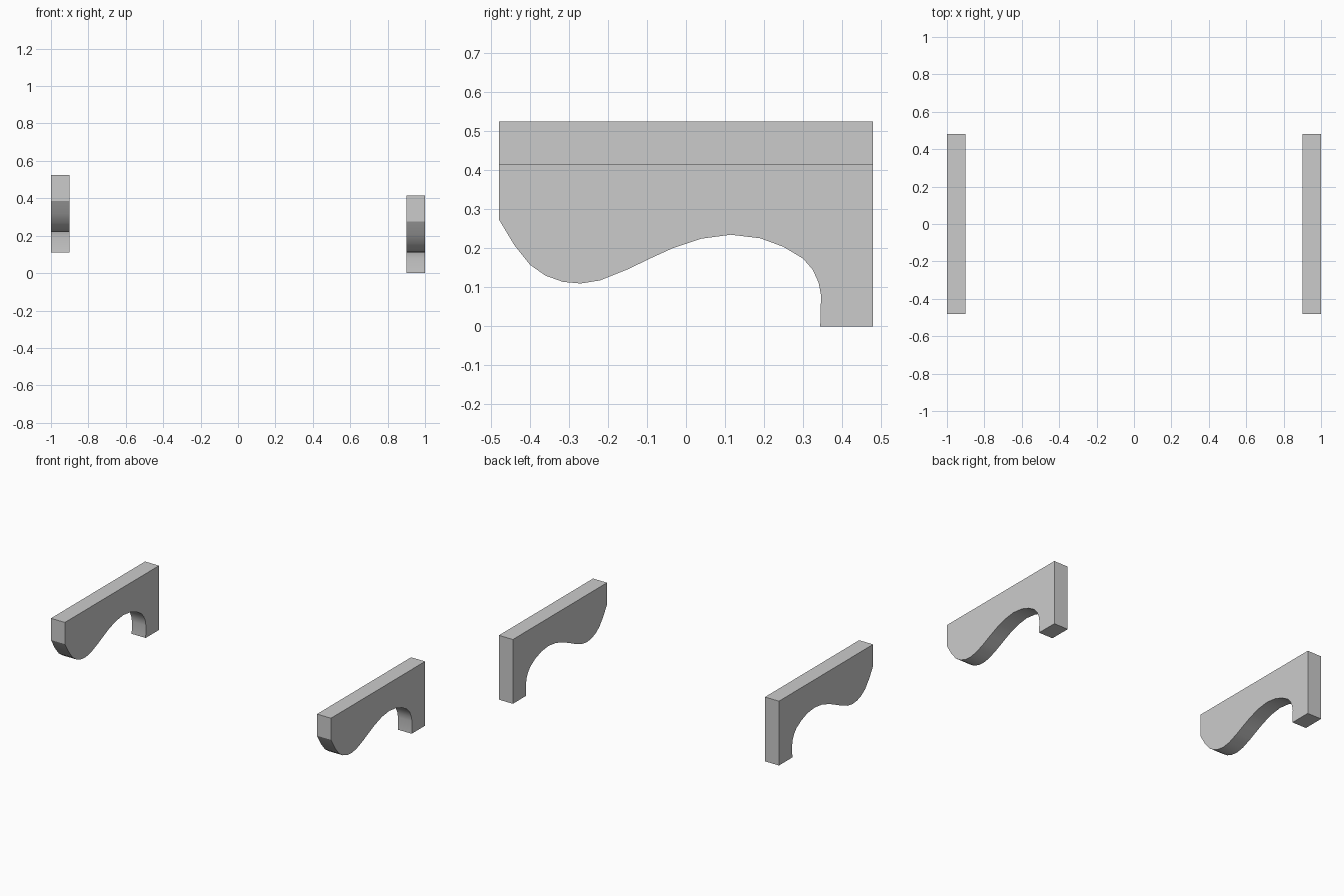
import bpy, bmesh

if "Cube" in bpy.data.objects:
    bpy.data.objects.remove(bpy.data.objects["Cube"])

# Side profile of the armrest (y, z): flat top, rounded nose, arch, rear leg
PROFILE = [
    (-0.48, 0.415), (-0.48, 0.275), (-0.44, 0.208), (-0.40, 0.158),
    (-0.36, 0.130), (-0.315, 0.114), (-0.27, 0.11), (-0.22, 0.118),
    (-0.15, 0.146), (-0.09, 0.175), (-0.035, 0.20), (0.04, 0.225),
    (0.115, 0.235), (0.19, 0.226), (0.25, 0.204), (0.30, 0.174),
    (0.325, 0.145), (0.34, 0.112), (0.346, 0.08), (0.344, 0.0),
    (0.48, 0.0), (0.48, 0.415),
]


def armrest(name, x_centre, z_base, thickness=0.1):
    """Extrude the profile sideways into a slab."""
    bm = bmesh.new()
    face = bm.faces.new([bm.verts.new((-thickness / 2, y, z)) for y, z in PROFILE])
    ext = bmesh.ops.extrude_face_region(bm, geom=[face], use_keep_orig=True)
    moved = [g for g in ext["geom"] if isinstance(g, bmesh.types.BMVert)]
    bmesh.ops.translate(bm, verts=moved, vec=(thickness, 0, 0))
    bmesh.ops.recalc_face_normals(bm, faces=bm.faces)
    mesh = bpy.data.meshes.new(name)
    bm.to_mesh(mesh)
    bm.free()
    obj = bpy.data.objects.new(name, mesh)
    bpy.context.collection.objects.link(obj)
    obj.location = (x_centre, 0, z_base)
    bpy.ops.object.select_all(action='DESELECT')
    obj.select_set(True)
    bpy.context.view_layer.objects.active = obj
    bpy.ops.object.shade_smooth_by_angle()
    return obj


# The left armrest sits higher than the right one
armrest("right_armrest", 0.95, 0.0)
armrest("left_armrest", -0.95, 0.11)
